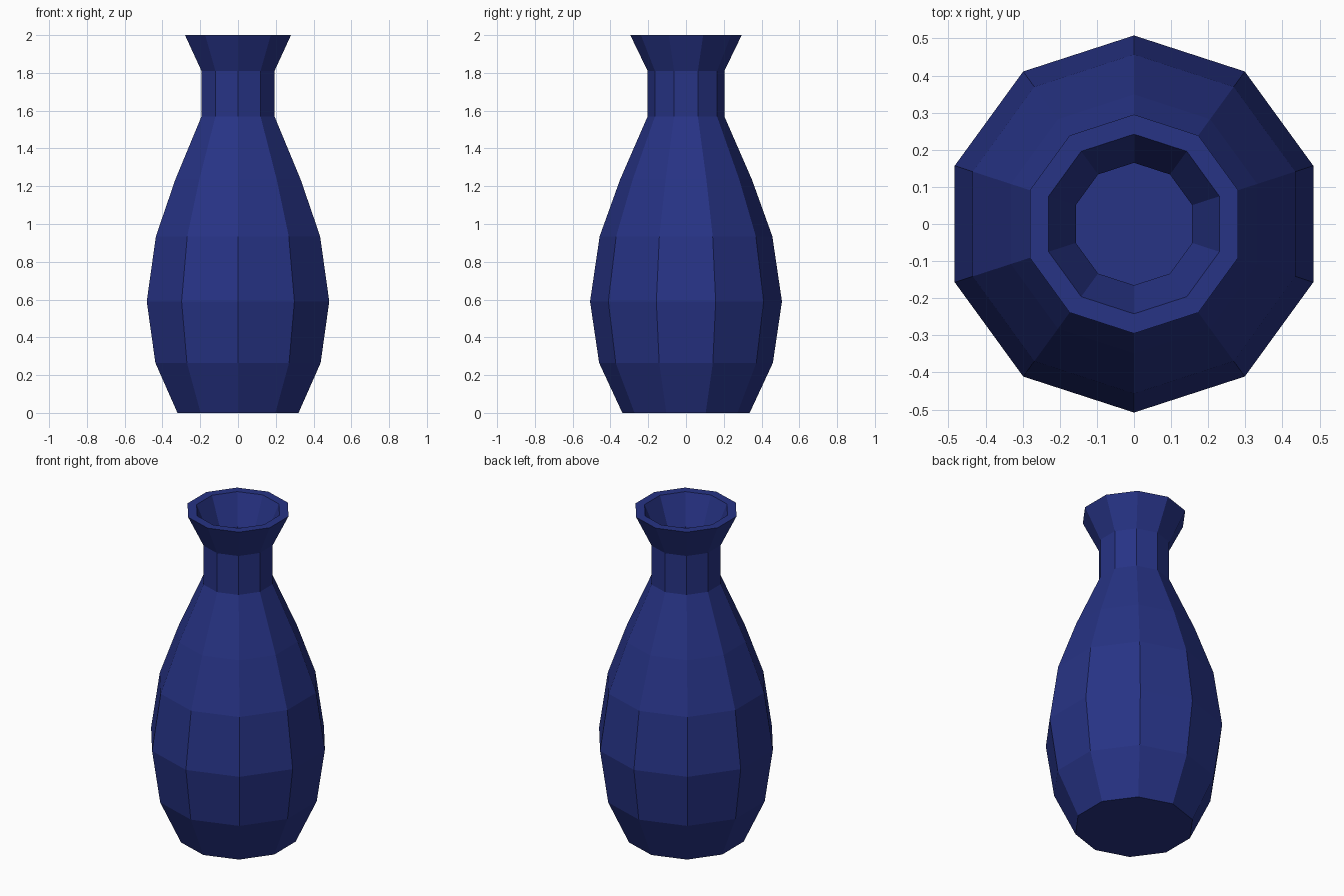
import bpy, bmesh, math

if "Cube" in bpy.data.objects:
    bpy.data.objects.remove(bpy.data.objects["Cube"])

SIDES = 10

# (radius at corner, height) running from the outer foot up to the rim,
# then back down the inside of the hollow
OUTER = [(0.337, 0.0), (0.46, 0.265), (0.508, 0.59), (0.457, 0.935),
         (0.349, 1.235), (0.203, 1.57), (0.203, 1.81), (0.295, 2.0)]
INNER = [(0.242, 2.0), (0.165, 1.82), (0.165, 1.56), (0.309, 1.22),
         (0.417, 0.93), (0.468, 0.59), (0.422, 0.275), (0.315, 0.04)]


def lathe(name, profile, material):
    """Spin a profile into a closed, flat-faced solid."""
    bm = bmesh.new()
    rings = []
    for r, z in profile:
        ring = []
        for i in range(SIDES):
            a = math.pi / 2 + 2 * math.pi * i / SIDES
            ring.append(bm.verts.new((r * math.cos(a), r * math.sin(a), z)))
        rings.append(ring)
    for low, high in zip(rings, rings[1:]):
        for i in range(SIDES):
            j = (i + 1) % SIDES
            bm.faces.new((low[i], low[j], high[j], high[i]))
    bm.faces.new(rings[0][::-1])   # underside
    bm.faces.new(rings[-1])        # inner floor
    bmesh.ops.recalc_face_normals(bm, faces=bm.faces)
    mesh = bpy.data.meshes.new(name)
    bm.to_mesh(mesh)
    bm.free()
    mesh.materials.append(material)
    obj = bpy.data.objects.new(name, mesh)
    bpy.context.collection.objects.link(obj)
    return obj


# Single dark blue glaze
glaze = bpy.data.materials.new("dark_blue_glaze")
glaze.diffuse_color = (0.020, 0.033, 0.235, 1.0)
glaze.use_nodes = True
glaze.node_tree.nodes["Principled BSDF"].inputs["Base Color"].default_value = glaze.diffuse_color

# Hollow vase
lathe("vase", OUTER + INNER, glaze)
